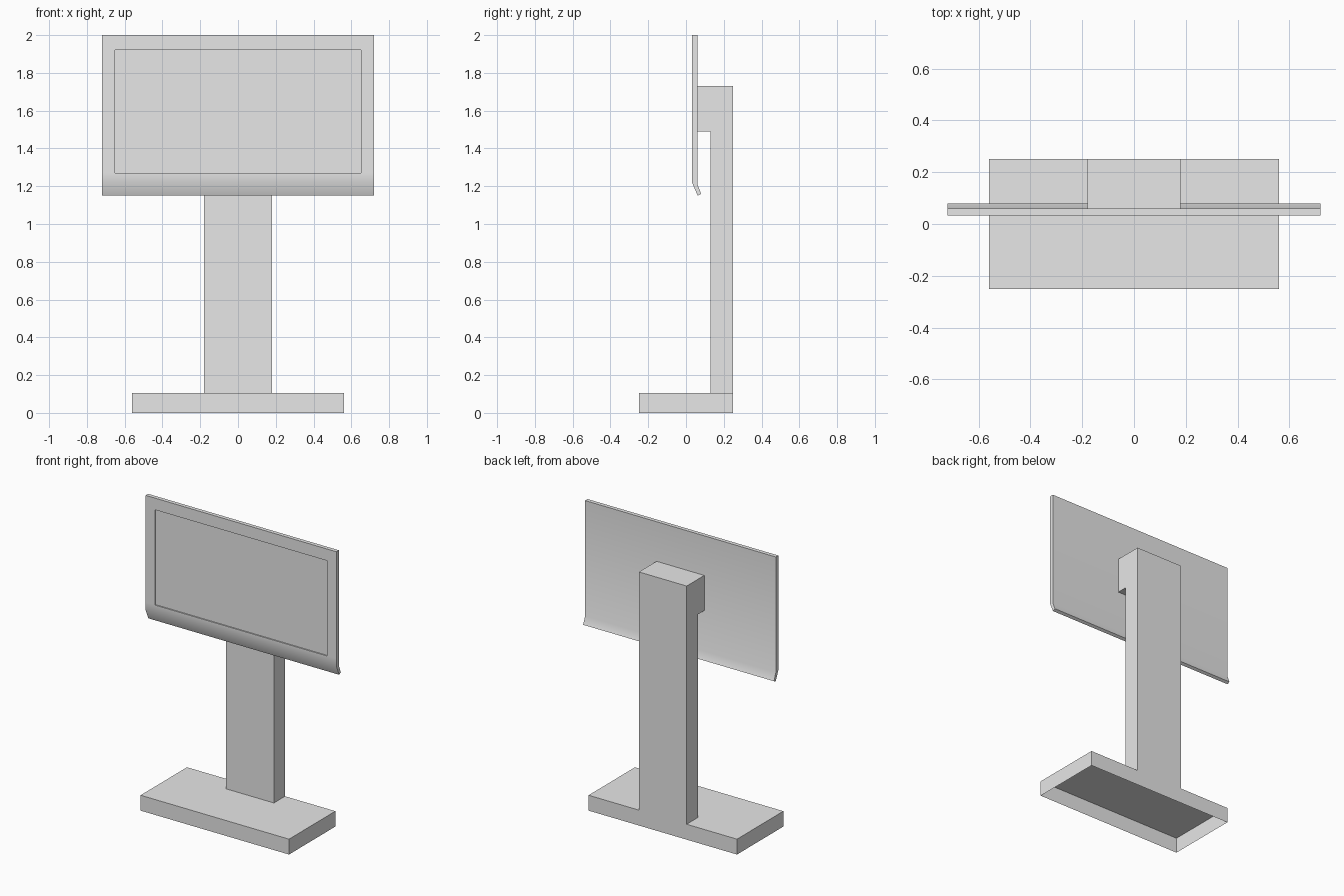
import bpy
import bmesh
from mathutils import Vector

cube = bpy.data.objects.get("Cube")
if cube:
    bpy.data.objects.remove(cube, do_unlink=True)

# One plain grey for everything
grey = bpy.data.materials.new("plain_grey")
grey.use_nodes = True
grey.diffuse_color = (0.8, 0.8, 0.8, 1)
grey.node_tree.nodes["Principled BSDF"].inputs["Base Color"].default_value = (0.8, 0.8, 0.8, 1)


def finish(bm, name):
    bmesh.ops.recalc_face_normals(bm, faces=bm.faces[:])
    mesh = bpy.data.meshes.new(name)
    bm.to_mesh(mesh)
    bm.free()
    mesh.materials.append(grey)
    obj = bpy.data.objects.new(name, mesh)
    bpy.context.collection.objects.link(obj)
    return obj


def pull(bm, face, offset):
    """Extrude one face by an offset and return the moved face."""
    new = bmesh.ops.extrude_discrete_faces(bm, faces=[face])["faces"][0]
    bmesh.ops.translate(bm, verts=new.verts[:], vec=Vector(offset))
    return new


def nearest(bm, point):
    return min(bm.faces, key=lambda f: (f.calc_center_median() - Vector(point)).length)


# Stand: open-bottomed foot, with the column and bracket pulled out of its top
FOOT_TOP = 0.105
bm = bmesh.new()
rows = [[bm.verts.new((x, y, FOOT_TOP)) for x in (-0.56, -0.18, 0.18, 0.56)]
        for y in (-0.25, 0.13, 0.25)]
for low, high in zip(rows, rows[1:]):
    for i in range(3):
        bm.faces.new((low[i], low[i + 1], high[i + 1], high[i]))

# Foot walls
rim = [e for e in bm.edges if e.is_boundary]
walls = bmesh.ops.extrude_edge_only(bm, edges=rim)["geom"]
for v in walls:
    if isinstance(v, bmesh.types.BMVert):
        v.co.z = 0

# Column in two lengths, then the bracket from the upper one
top = pull(bm, nearest(bm, (0, 0.19, FOOT_TOP)), (0, 0, 1.49 - FOOT_TOP))
pull(bm, top, (0, 0, 0.24))
pull(bm, nearest(bm, (0, 0.13, 1.61)), (0, -0.07, 0))
finish(bm, "stand")

# Screen panel: side profile with a swept-back lower lip, carried across x
profile = [(0.033, 2), (0.033, 1.92), (0.033, 1.27), (0.033, 1.217),
           (0.062, 1.15), (0.08, 1.16), (0.06, 1.212), (0.06, 2)]
bm = bmesh.new()
loops = [[bm.verts.new((x, y, z)) for y, z in profile]
         for x in (-0.72, -0.65, 0.65, 0.72)]
for a, b in zip(loops, loops[1:]):
    for i in range(len(profile)):
        j = (i + 1) % len(profile)
        bm.faces.new((a[i], a[j], b[j], b[i]))
bm.faces.new(loops[0])
bm.faces.new(loops[-1][::-1])

# Shallow recess for the display
pull(bm, nearest(bm, (0, 0.033, 1.595)), (0, 0.008, 0))
panel = finish(bm, "screen_panel")

bpy.ops.object.select_all(action='DESELECT')
panel.select_set(True)
bpy.context.view_layer.objects.active = panel
bpy.ops.object.shade_smooth_by_angle(angle=0.6)
